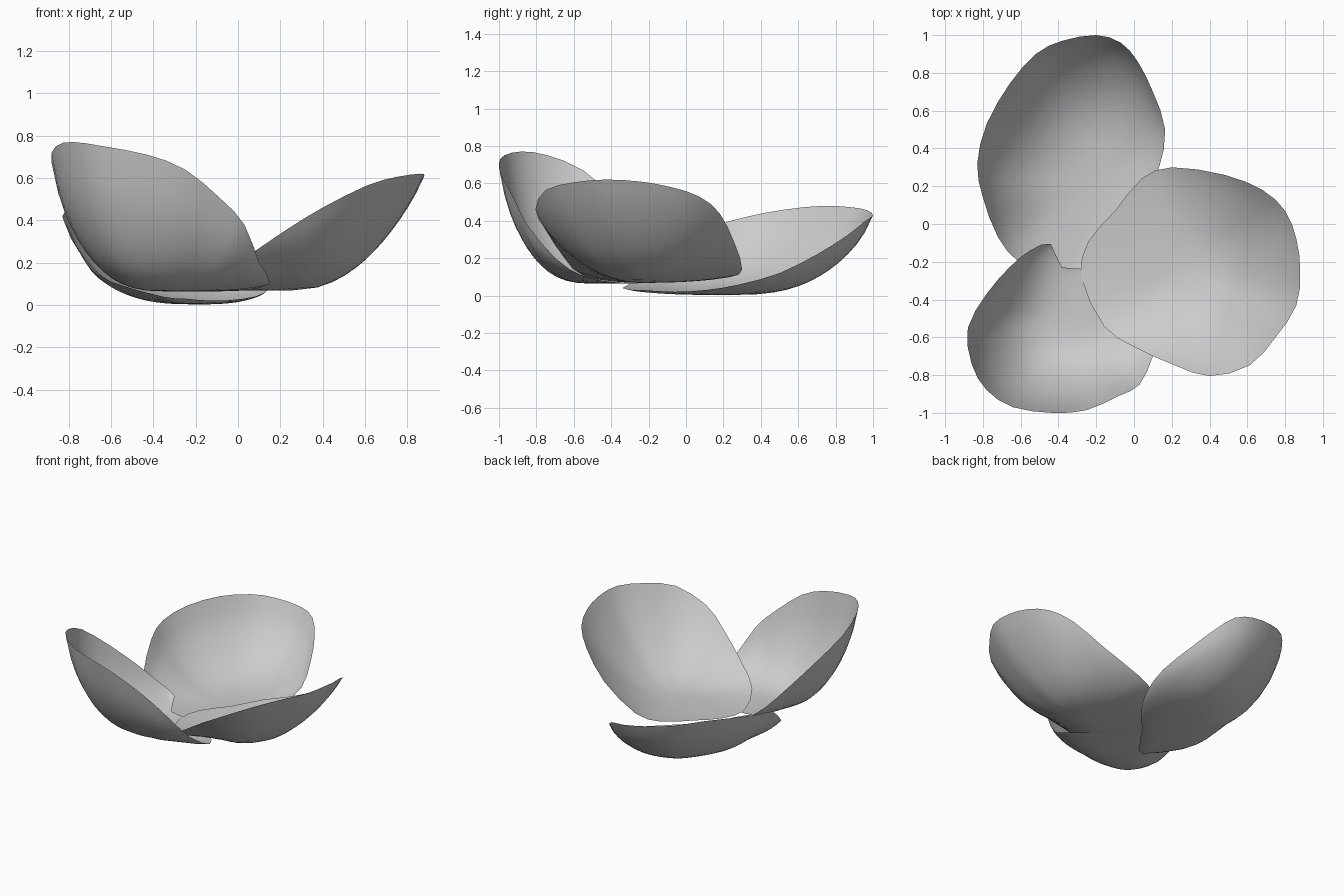
import bpy, bmesh
from mathutils import Vector

if "Cube" in bpy.data.objects:
    bpy.data.objects.remove(bpy.data.objects["Cube"])


def smooth_loop(points):
    """Closed Catmull-Rom path, one extra point per span."""
    pts = [Vector(p) for p in points]
    n = len(pts)
    out = []
    for i in range(n):
        a, b, c, d = (pts[(i + k) % n] for k in (-1, 0, 1, 2))
        out += [b, (9 * (b + c) - a - d) / 16]
    return out


def petal(name, base, rim, power, lip, rings=12):
    """Cupped petal: rises from the base to the rim, with a steeper lip."""
    base = Vector(base)
    edge = smooth_loop(rim)
    n = len(edge)
    bm = bmesh.new()
    centre = bm.verts.new(base)
    prev = None
    for r in range(1, rings + 1):
        t = (r / rings) ** 0.65
        rise = (1 - lip) * t ** power + lip * t ** 20
        ring = []
        for e in edge:
            p = base.lerp(e, t)
            p.z = base.z + (e.z - base.z) * rise
            ring.append(bm.verts.new(p))
        for i in range(n):
            j = (i + 1) % n
            if prev:
                bm.faces.new((prev[i], ring[i], ring[j], prev[j]))
            else:
                bm.faces.new((centre, ring[i], ring[j]))
        prev = ring
    bmesh.ops.recalc_face_normals(bm, faces=bm.faces)
    if sum(f.normal.z for f in bm.faces) < 0:
        bmesh.ops.reverse_faces(bm, faces=bm.faces)
    for f in bm.faces:
        f.smooth = True
    me = bpy.data.meshes.new(name)
    bm.to_mesh(me)
    bm.free()
    ob = bpy.data.objects.new(name, me)
    bpy.context.collection.objects.link(ob)
    return ob


# lowest petal, at the back left
back_rim = [(-.20, 1.0, .43), (-.38, .97, .455), (-.52, .90, .47), (-.66, .74, .48),
            (-.78, .53, .46), (-.83, .32, .42), (-.80, .14, .36), (-.72, -.07, .20),
            (-.60, -.21, .11), (-.36, -.34, .04), (-.25, -.24, .03), (-.12, -.06, .02),
            (.03, .11, .03), (.13, .29, .06), (.165, .50, .12), (.10, .70, .22),
            (.02, .86, .32), (-.07, .96, .40)]
petal("back_petal", (-.19, .22, .003), back_rim, 2.9, .12)

# tallest petal, at the front left
front_rim = [(-.43, -1.0, .71), (-.25, -.985, .64), (-.08, -.91, .50), (.03, -.85, .38),
             (.10, -.70, .20), (.15, -.54, .10), (.0, -.34, .067), (-.20, -.24, .067),
             (-.38, -.23, .08), (-.44, -.105, .13), (-.55, -.14, .22), (-.66, -.23, .35),
             (-.78, -.37, .51), (-.88, -.55, .67), (-.86, -.74, .75),
             (-.78, -.88, .77), (-.64, -.97, .75)]
petal("front_petal", (-.32, -.48, .064), front_rim, 3.0, .15)

# petal on the right, lying over the other two
right_rim = [(.88, -.25, .61), (.86, -.08, .58), (.80, .07, .53), (.68, .18, .44),
             (.48, .26, .28), (.20, .30, .14), (.04, .24, .10), (-.10, .07, .08),
             (-.24, -.09, .074), (-.28, -.28, .072), (-.16, -.54, .10), (.0, -.65, .20),
             (.22, -.75, .35), (.40, -.805, .46), (.61, -.75, .565), (.75, -.60, .605),
             (.86, -.43, .62)]
petal("right_petal", (.25, -.22, .068), right_rim, 2.2, .03)
